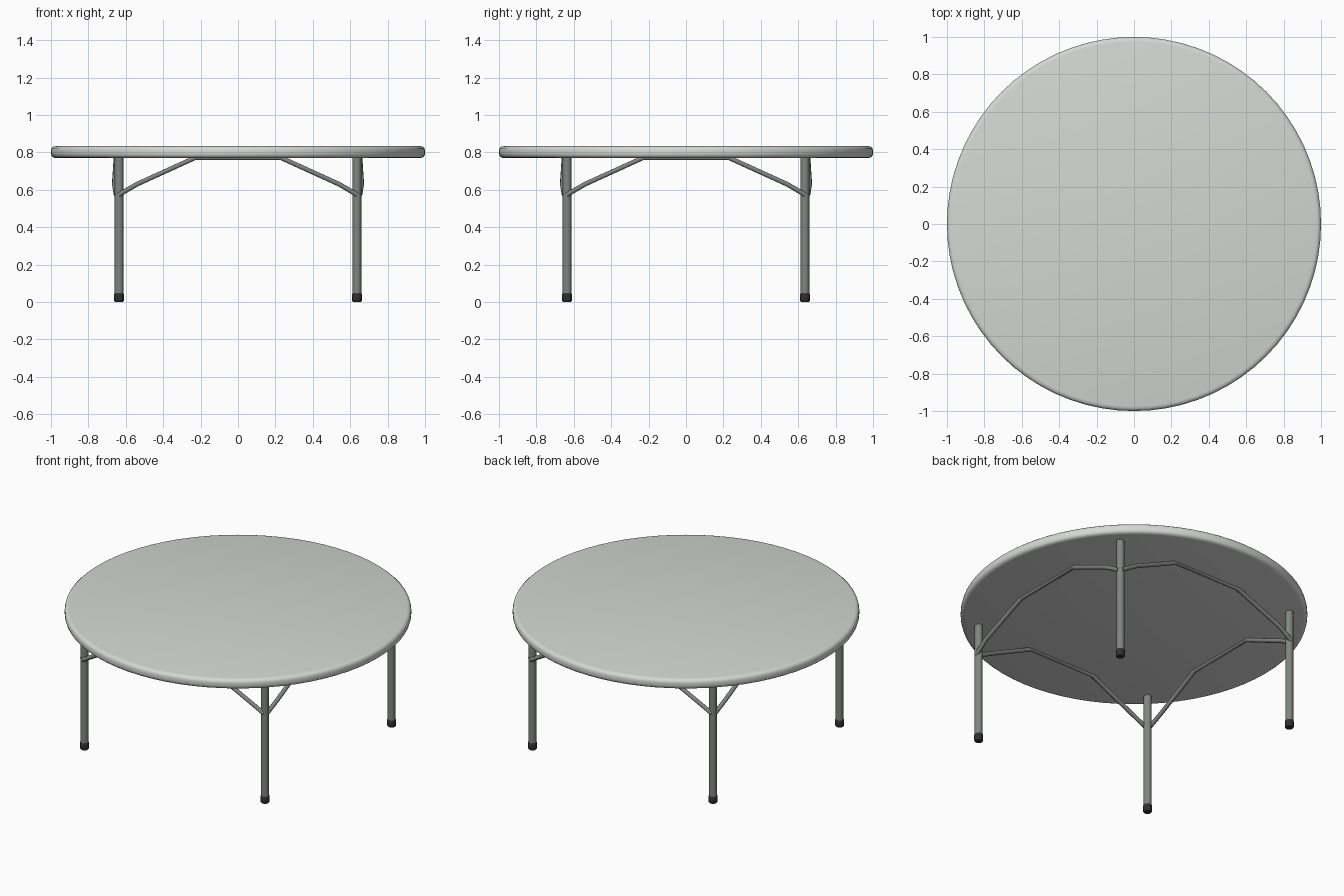
import bpy
import bmesh
import math
from mathutils import Matrix, Vector

cube = bpy.data.objects.get("Cube")
if cube:
    bpy.data.objects.remove(cube, do_unlink=True)


def make_material(name, rgb, roughness):
    mat = bpy.data.materials.new(name)
    mat.use_nodes = True
    mat.diffuse_color = (*rgb, 1)
    bsdf = mat.node_tree.nodes["Principled BSDF"]
    bsdf.inputs["Base Color"].default_value = (*rgb, 1)
    bsdf.inputs["Roughness"].default_value = roughness
    return mat


plastic = make_material("light grey plastic", (0.66, 0.68, 0.66), 0.5)
steel = make_material("grey painted steel", (0.22, 0.235, 0.22), 0.5)
rubber = make_material("dark rubber", (0.03, 0.03, 0.03), 0.7)


def smooth(obj):
    bpy.ops.object.select_all(action="DESELECT")
    obj.select_set(True)
    bpy.context.view_layer.objects.active = obj
    bpy.ops.object.shade_smooth_by_angle(angle=math.radians(40))


def lathe(name, profile, sides, mat, place=(0, 0)):
    """Turn a bottom-to-top (radius, height) profile into a closed solid."""
    bm = bmesh.new()
    rings = []
    for radius, z in profile:
        angles = [2 * math.pi * i / sides for i in range(sides)]
        rings.append([bm.verts.new((radius * math.cos(a), radius * math.sin(a), z))
                      for a in angles])
    for low, high in zip(rings, rings[1:]):
        for i in range(sides):
            j = (i + 1) % sides
            bm.faces.new((low[i], low[j], high[j], high[i]))
    bm.faces.new(rings[0][::-1])
    bm.faces.new(rings[-1])
    mesh = bpy.data.meshes.new(name)
    bm.to_mesh(mesh)
    bm.free()
    mesh.materials.append(mat)
    obj = bpy.data.objects.new(name, mesh)
    obj.location = (*place, 0)
    bpy.context.collection.objects.link(obj)
    smooth(obj)
    return obj


def tube(name, points, radius, mat):
    """Round bar along a path, turned into a mesh."""
    curve = bpy.data.curves.new(name, "CURVE")
    curve.dimensions = "3D"
    curve.bevel_depth = radius
    curve.bevel_resolution = 3
    curve.use_fill_caps = True
    spline = curve.splines.new("POLY")
    spline.points.add(len(points) - 1)
    for p, co in zip(spline.points, points):
        p.co = (*co, 1)
    curve.materials.append(mat)
    obj = bpy.data.objects.new(name, curve)
    bpy.context.collection.objects.link(obj)
    bpy.ops.object.select_all(action="DESELECT")
    obj.select_set(True)
    bpy.context.view_layer.objects.active = obj
    bpy.ops.object.convert(target="MESH")
    smooth(bpy.context.object)


# Round table top with softened rim
BOTTOM, TOP = 0.77, 0.833
lathe("table_top", [
    (0.975, BOTTOM), (0.988, BOTTOM + 0.003), (0.997, BOTTOM + 0.011),
    (1.0, BOTTOM + 0.022), (1.0, TOP - 0.022), (0.997, TOP - 0.011),
    (0.988, TOP - 0.003), (0.975, TOP)], 72, plastic)

# Four legs with rubber feet
LEG = 0.636
corners = {"front_left": (1, -1), "front_right": (-1, -1),
           "back_left": (1, 1), "back_right": (-1, 1)}
for label, (sx, sy) in corners.items():
    place = (sx * LEG, sy * LEG)
    lathe(label + "_leg", [(0.023, 0.03), (0.023, BOTTOM)], 20, steel, place)
    lathe(label + "_foot", [(0.021, 0), (0.026, 0.006), (0.026, 0.042),
                            (0.023, 0.047)], 20, rubber, place)

# Arched brace on the outer face of each pair of legs, bowed at the elbows
half = [(-0.638, -0.652, 0.573), (-0.54, -0.661, 0.63), (-0.23, -0.652, 0.771)]
arch = [Vector(p) for p in half]
arch += [Vector((-x, y, z)) for x, y, z in reversed(half)]
for quarter, side in enumerate(("front", "left", "back", "right")):
    turn = Matrix.Rotation(quarter * math.pi / 2, 3, "Z")
    tube(side + "_brace", [turn @ p for p in arch], 0.013, steel)
